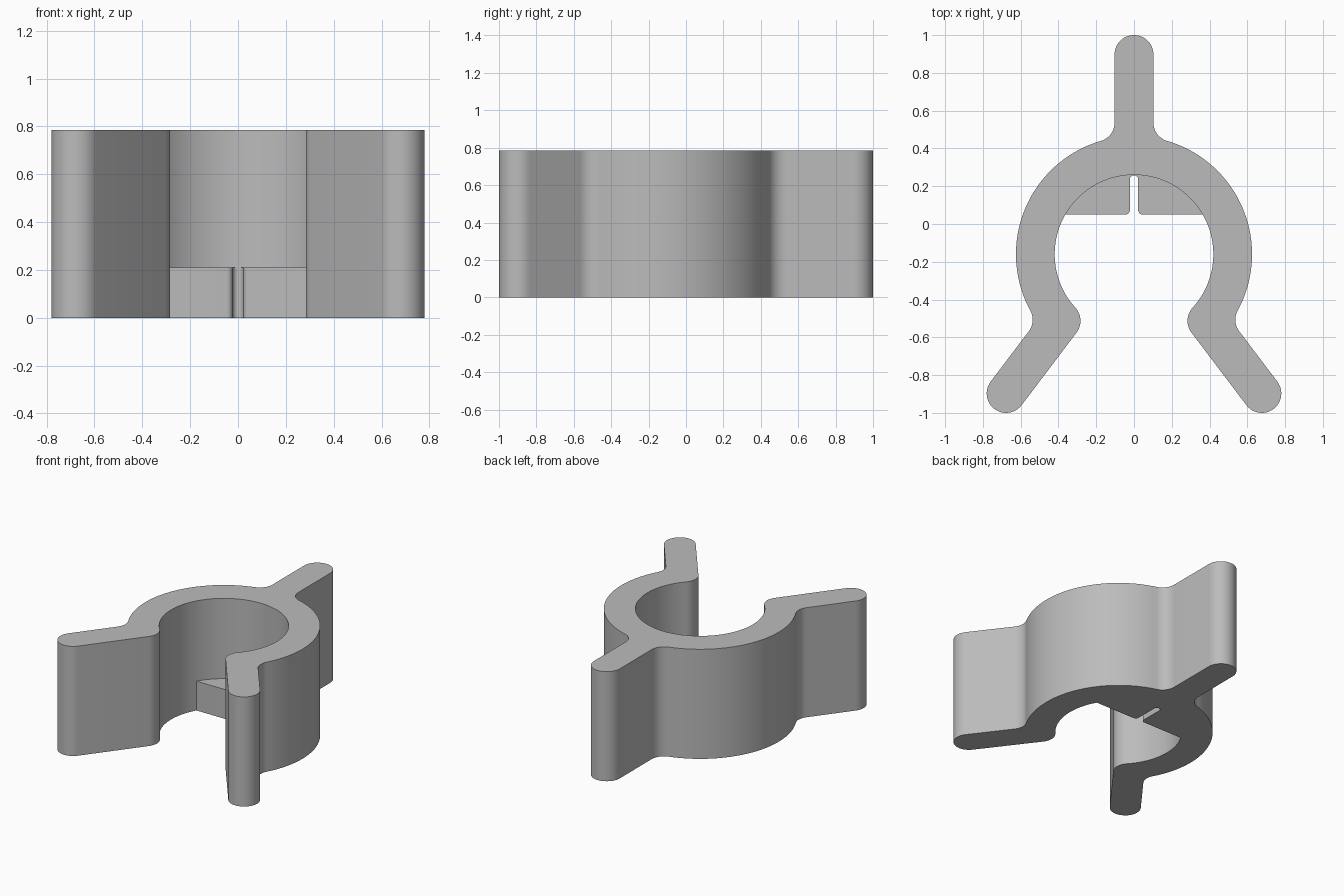
import bpy
import bmesh
import math
from mathutils import Vector

if "Cube" in bpy.data.objects:
    bpy.data.objects.remove(bpy.data.objects["Cube"])

HEIGHT, SHELF_HEIGHT = 0.785, 0.21
RING = Vector((0, -0.16))
R_OUT, R_IN = 0.625, 0.42
HALF = 0.103      # half the thickness of the tab and legs
FILLET = 0.1
TAB = Vector((0, 1 - HALF))
TIP = Vector((0.677, HALF - 1))
LEG = Vector((0.603, -0.797)).normalized()
SIDE = Vector((-LEG.y, LEG.x))

grey = bpy.data.materials.new("plain grey")
grey.use_nodes = True
grey.diffuse_color = (0.5, 0.5, 0.5, 1)
grey.node_tree.nodes["Principled BSDF"].inputs["Base Color"].default_value = (0.5, 0.5, 0.5, 1)


def arc(center, radius, start, end, steps=12):
    """Points on the shorter arc between two directions."""
    a = math.atan2(start.y, start.x)
    turn = (math.atan2(end.y, end.x) - a + math.pi) % math.tau - math.pi
    return [center + radius * Vector((math.cos(a + turn * i / steps), math.sin(a + turn * i / steps)))
            for i in range(steps + 1)]


def on_line(point, direction, distance):
    """First point along a line at the given distance from the ring centre."""
    p = point - RING
    b = p.dot(direction)
    return point + direction * (-b - math.sqrt(b * b - p.length_squared + distance ** 2))


def extrude_mirrored(name, half, height):
    """Mirror a half outline across x = 0 and extrude it from the ground."""
    outline = half + [Vector((-p.x, p.y)) for p in reversed(half)]
    clean = []
    for p in outline:
        if not clean or (p - clean[-1]).length > 1e-4:
            clean.append(p)
    if (clean[0] - clean[-1]).length < 1e-4:
        clean.pop()
    bm = bmesh.new()
    face = bm.faces.new([bm.verts.new((p.x, p.y, 0)) for p in clean])
    result = bmesh.ops.extrude_face_region(bm, geom=[face])
    top = [v for v in result["geom"] if isinstance(v, bmesh.types.BMVert)]
    bmesh.ops.translate(bm, verts=top, vec=(0, 0, height))
    bmesh.ops.recalc_face_normals(bm, faces=bm.faces)
    mesh = bpy.data.meshes.new(name)
    bm.to_mesh(mesh)
    bm.free()
    mesh.materials.append(grey)
    obj = bpy.data.objects.new(name, mesh)
    bpy.context.collection.objects.link(obj)
    return obj


X, Y = Vector((1, 0)), Vector((0, 1))

# Clip body: rear tab, open ring and two splayed legs
tab_fillet = on_line(Vector((HALF + FILLET, 1)), -Y, R_OUT + FILLET)
leg_fillet = on_line(TIP + SIDE * (HALF + FILLET), -LEG, R_OUT + FILLET)
heel = on_line(TIP, -LEG, R_IN + HALF)
body = arc(TAB, HALF, Y, X)
body += arc(tab_fillet, FILLET, -X, RING - tab_fillet)
body += arc(RING, R_OUT, tab_fillet - RING, leg_fillet - RING, 40)
body += arc(leg_fillet, FILLET, RING - leg_fillet, -SIDE)
body += arc(TIP, HALF, SIDE, LEG) + arc(TIP, HALF, LEG, -SIDE)
body += arc(heel, HALF, -SIDE, RING - heel, 16)
body += arc(RING, R_IN, heel - RING, Y, 44)
clip = extrude_mirrored("clip_body", body, HEIGHT)

# Low stop shelf inside the ring, split by a narrow round-ended slot
SLOT, FRONT, CORNER, R_MID = 0.022, 0.05, 0.025, 0.52
edge = Vector((math.sqrt(R_MID ** 2 - (FRONT - RING.y) ** 2), FRONT))
shelf = arc(Vector((0, 0.258 - SLOT)), SLOT, Y, X, 8)
shelf += arc(Vector((SLOT + CORNER, FRONT + CORNER)), CORNER, -X, -Y, 8)
shelf += arc(RING, R_MID, edge - RING, Y, 16)
stop = extrude_mirrored("stop_shelf", shelf, SHELF_HEIGHT)

# Fuse the shelf into the body
union = clip.modifiers.new("fuse_shelf", 'BOOLEAN')
union.operation = 'UNION'
union.solver = 'EXACT'
union.object = stop
bpy.ops.object.select_all(action='DESELECT')
clip.select_set(True)
bpy.context.view_layer.objects.active = clip
bpy.ops.object.modifier_apply(modifier=union.name)
bpy.data.objects.remove(stop)
bpy.ops.object.shade_smooth_by_angle(angle=math.radians(30))
